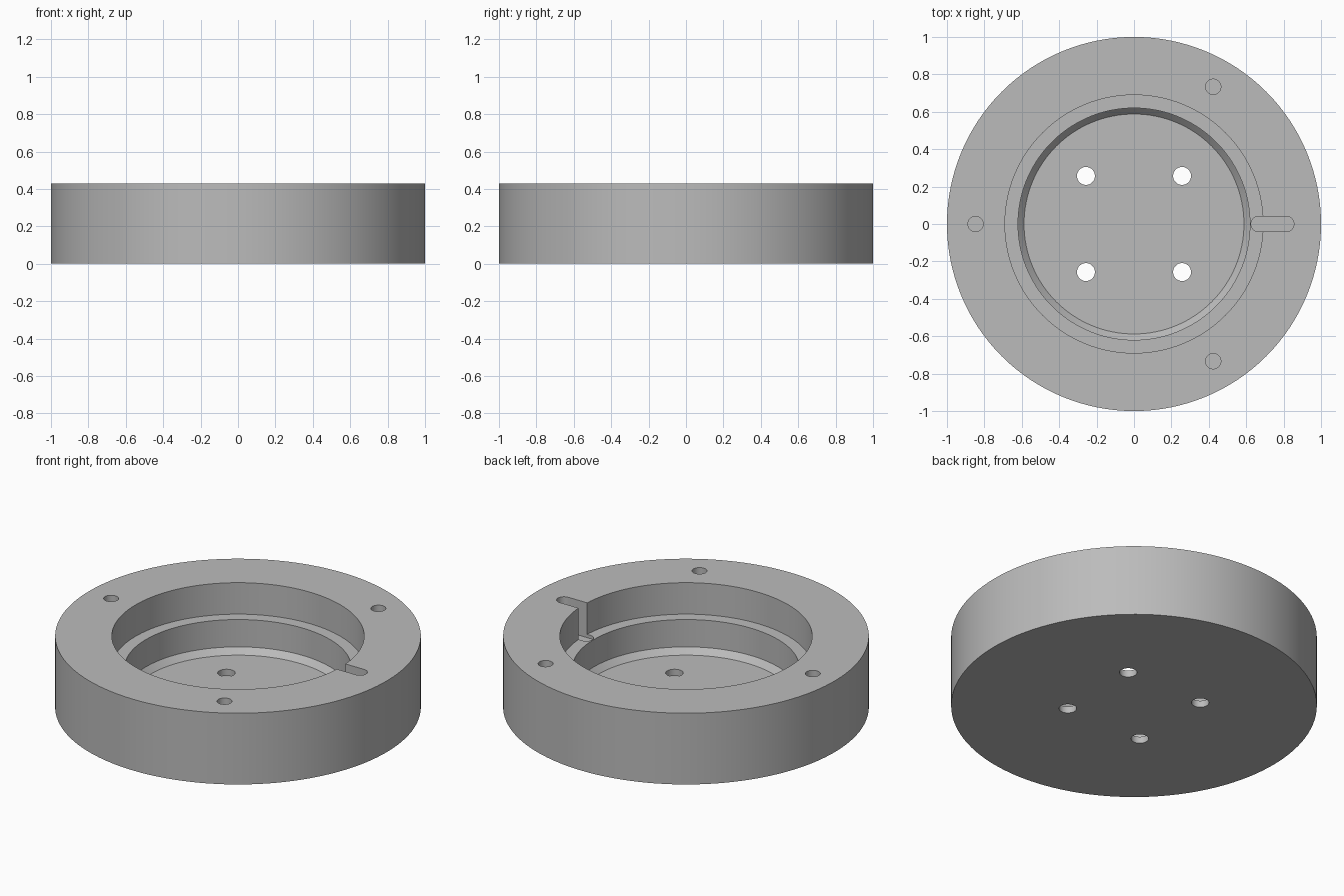
import bpy, bmesh, math

if "Cube" in bpy.data.objects:
    bpy.data.objects.remove(bpy.data.objects["Cube"])

HEIGHT, LEDGE_Z, FLOOR_Z = 0.43, 0.24, 0.04
SEGMENTS = 128

metal = bpy.data.materials.new("plain grey")
metal.diffuse_color = (0.5, 0.5, 0.5, 1)
metal.use_nodes = True
metal.node_tree.nodes["Principled BSDF"].inputs["Base Color"].default_value = metal.diffuse_color


def new_object(name, bm):
    bmesh.ops.recalc_face_normals(bm, faces=bm.faces)
    mesh = bpy.data.meshes.new(name)
    bm.to_mesh(mesh)
    bm.free()
    mesh.materials.append(metal)
    obj = bpy.data.objects.new(name, mesh)
    bpy.context.collection.objects.link(obj)
    return obj


def revolve(name, profile):
    """Spin an (r, z) profile, closed by flat caps at both ends."""
    bm = bmesh.new()
    rings = []
    for r, z in profile:
        rings.append([bm.verts.new((r * math.cos(a), r * math.sin(a), z))
                      for a in (2 * math.pi * i / SEGMENTS for i in range(SEGMENTS))])
    for low, high in zip(rings, rings[1:]):
        for i in range(SEGMENTS):
            j = (i + 1) % SEGMENTS
            bm.faces.new((low[i], low[j], high[j], high[i]))
    bm.faces.new(rings[0])
    bm.faces.new(rings[-1])
    return new_object(name, bm)


def capsule_cutter(name, x1, x2, y, radius, z1, z2, steps=24):
    """Upright prism with round ends; a cylinder when x1 equals x2."""
    outline = []
    for cx, start in ((x2, -math.pi / 2), (x1, math.pi / 2)):
        count = steps + 1 if x1 != x2 else steps
        for i in range(count):
            a = start + math.pi * i / steps
            outline.append((cx + radius * math.cos(a), y + radius * math.sin(a)))
    bm = bmesh.new()
    base = bm.faces.new([bm.verts.new((px, py, z1)) for px, py in outline])
    top = bmesh.ops.extrude_face_region(bm, geom=[base])["geom"]
    bmesh.ops.translate(bm, vec=(0, 0, z2 - z1),
                        verts=[v for v in top if isinstance(v, bmesh.types.BMVert)])
    return new_object(name, bm)


# Round housing with stepped bore and a chamfer around the floor
housing = revolve("housing", [
    (1, 0), (1, HEIGHT), (0.69, HEIGHT), (0.69, LEDGE_Z), (0.62, LEDGE_Z),
    (0.62, FLOOR_Z + 0.035), (0.588, FLOOR_Z)])

cutters = []
# Four through holes in the floor
for sx in (-1, 1):
    for sy in (-1, 1):
        cutters.append(capsule_cutter("floor_hole_cutter", sx * 0.257, sx * 0.257,
                                      sy * 0.257, 0.048, -0.1, 0.2))
# Three blind holes in the rim
for angle in (60, 180, 300):
    x = 0.847 * math.cos(math.radians(angle))
    y = 0.847 * math.sin(math.radians(angle))
    cutters.append(capsule_cutter("rim_hole_cutter", x, x, y, 0.041, 0.22, 0.6))
# Key slot through the bore wall, sunk slightly into the ledge
cutters.append(capsule_cutter("key_slot_cutter", 0.667, 0.814, 0, 0.041, 0.22, 0.6))

bpy.context.view_layer.objects.active = housing
housing.select_set(True)
for cutter in cutters:
    cut = housing.modifiers.new("cut", "BOOLEAN")
    cut.operation, cut.solver, cut.object = "DIFFERENCE", "EXACT", cutter
    bpy.ops.object.modifier_apply(modifier=cut.name)
    bpy.data.objects.remove(cutter)

bpy.ops.object.shade_smooth_by_angle(angle=math.radians(30))
